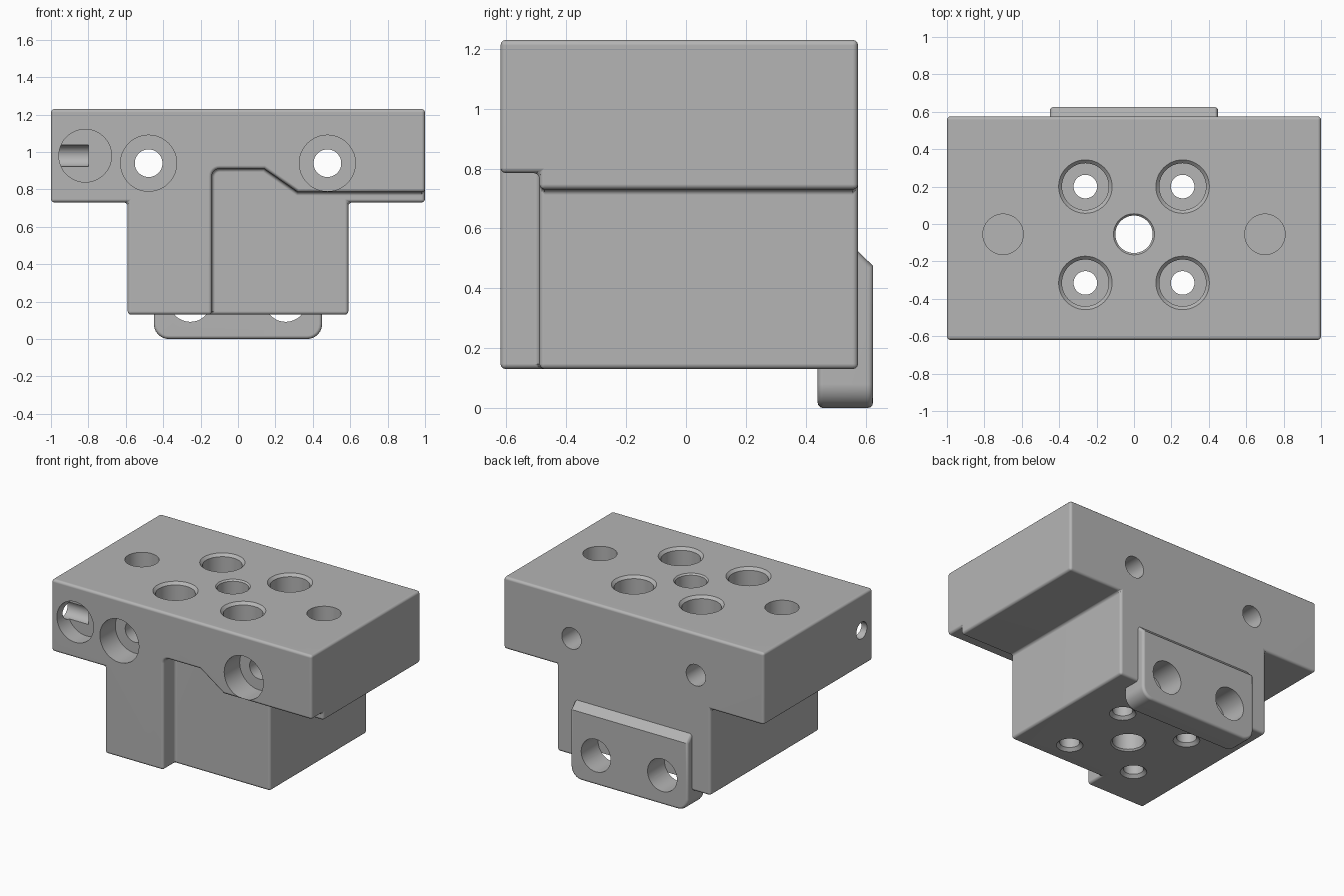
import bpy, bmesh, math
from mathutils import Vector

if "Cube" in bpy.data.objects:
    bpy.data.objects.remove(bpy.data.objects["Cube"], do_unlink=True)

grey = bpy.data.materials.new("machined grey")
grey.use_nodes = True
COLOUR = (0.46, 0.46, 0.46, 1)
grey.diffuse_color = COLOUR
grey.node_tree.nodes["Principled BSDF"].inputs["Base Color"].default_value = COLOUR

FRONT, BACK, TOP, BASE = -0.62, 0.575, 1.23, 0.13


def finish(name, bm):
    bmesh.ops.recalc_face_normals(bm, faces=bm.faces)
    mesh = bpy.data.meshes.new(name)
    bm.to_mesh(mesh)
    bm.free()
    mesh.materials.append(grey)
    ob = bpy.data.objects.new(name, mesh)
    bpy.context.collection.objects.link(ob)
    return ob


def prism(name, profile, y0, y1):
    """Extrude an x-z profile along y."""
    bm = bmesh.new()
    face = bm.faces.new([bm.verts.new((x, y0, z)) for x, z in profile])
    ext = bmesh.ops.extrude_face_region(bm, geom=[face])
    moved = [v for v in ext["geom"] if isinstance(v, bmesh.types.BMVert)]
    bmesh.ops.translate(bm, verts=moved, vec=(0, y1 - y0, 0))
    return finish(name, bm)


def lathe(start, direction, profile, sides=48):
    """Stepped drill shape: profile is (radius, depth) along direction."""
    bm = bmesh.new()
    turn = Vector((0, 0, 1)).rotation_difference(Vector(direction))
    rings = []
    for r, t in profile:
        ring = []
        for i in range(sides):
            a = math.tau * i / sides
            p = turn @ Vector((r * math.cos(a), r * math.sin(a), t))
            ring.append(bm.verts.new(p + Vector(start)))
        rings.append(ring)
    for lo, hi in zip(rings, rings[1:]):
        for i in range(sides):
            j = (i + 1) % sides
            bm.faces.new((lo[i], lo[j], hi[j], hi[i]))
    bm.faces.new(rings[0])
    bm.faces.new(rings[-1])
    return finish("drill", bm)


def apply(ob, mod):
    with bpy.context.temp_override(object=ob, active_object=ob):
        bpy.ops.object.modifier_apply(modifier=mod.name)


def cut(ob, cutter):
    mod = ob.modifiers.new("cut", "BOOLEAN")
    mod.operation = "DIFFERENCE"
    mod.solver = "EXACT"
    mod.object = cutter
    apply(ob, mod)
    bpy.data.objects.remove(cutter, do_unlink=True)


def round_edges(ob, width):
    mod = ob.modifiers.new("round", "BEVEL")
    mod.width = width
    mod.segments = 3
    mod.limit_method = "ANGLE"
    mod.angle_limit = math.radians(50)
    apply(ob, mod)


def arc(cx, cz, r, a0, a1, n=6):
    steps = [math.radians(a0 + (a1 - a0) * i / n) for i in range(n + 1)]
    return [(cx + r * math.cos(a), cz + r * math.sin(a)) for a in steps]


# T-shaped block with the stepped front pocket
half = [(0.59, BASE), (0.59, 0.73), (1, 0.73), (1, TOP)]
block = prism("t_block", half + [(-x, z) for x, z in reversed(half)], FRONT, BACK)
pocket = [(-0.14, 0)] + arc(-0.10, 0.87, 0.04, 180, 90) + [
    (0.14, 0.91), (0.32, 0.785), (1.1, 0.785), (1.1, 0)]
cut(block, prism("pocket", pocket, FRONT - 0.1, -0.49))
round_edges(block, 0.018)

# Vertical counterbored bolt holes, centre bore and blind sockets
down = (0, 0, -1)
for x in (-0.26, 0.26):
    for y in (0.20, -0.315):
        cut(block, lathe((x, y, TOP), down, [
            (0.161, -0.018), (0.125, 0.018), (0.125, 0.3),
            (0.063, 0.3), (0.063, 1.08), (0.103, 1.12)]))
cut(block, lathe((0, -0.055, TOP), down, [
    (0.122, -0.012), (0.1, 0.01), (0.1, 1.09), (0.13, 1.12)]))
for x in (-0.70, 0.70):
    cut(block, lathe((x, -0.055, TOP), down, [(0.108, -0.1), (0.108, 0.3)]))

# Horizontal counterbored holes running front to back
for x in (-0.478, 0.478):
    cut(block, lathe((x, FRONT, 0.94), (0, 1, 0), [
        (0.15, -0.1), (0.15, 0.17), (0.074, 0.17), (0.074, 1.4)]))

# Port in the front face with a small cross hole from the side
cut(block, lathe((-0.817, FRONT, 0.98), (0, 1, 0), [(0.141, -0.1), (0.141, 0.12)]))
cut(block, lathe((-1.1, -0.5, 0.98), (1, 0, 0), [(0.058, 0), (0.058, 0.3)]))

# Rear mounting plate with a chamfered top and rounded lower corners
R = 0.08
outline = [(-0.45, 0.475)] + arc(-0.45 + R, R, R, 180, 270) \
    + arc(0.45 - R, R, R, 270, 360) + [(0.45, 0.475)]
plate = prism("rear_plate", outline, 0.44, 0.625)
for v in plate.data.vertices:
    if v.co.z > 0.4 and v.co.y < 0.5:
        v.co.z = 0.655
round_edges(plate, 0.018)
for x in (-0.255, 0.255):
    cut(plate, lathe((x, 0.7, 0.205), (0, -1, 0), [(0.113, 0), (0.113, 0.4)]))
    cut(block, lathe((x, 0.7, 0.205), (0, -1, 0), [(0.113, 0), (0.113, 0.26)]))

# Smooth rounds and bores, crisp edges elsewhere
for ob in (block, plate):
    bpy.ops.object.select_all(action="DESELECT")
    ob.select_set(True)
    bpy.context.view_layer.objects.active = ob
    bpy.ops.object.shade_smooth_by_angle(angle=math.radians(33))
    mod = ob.modifiers.new("flat faces", "WEIGHTED_NORMAL")
    mod.keep_sharp = True
